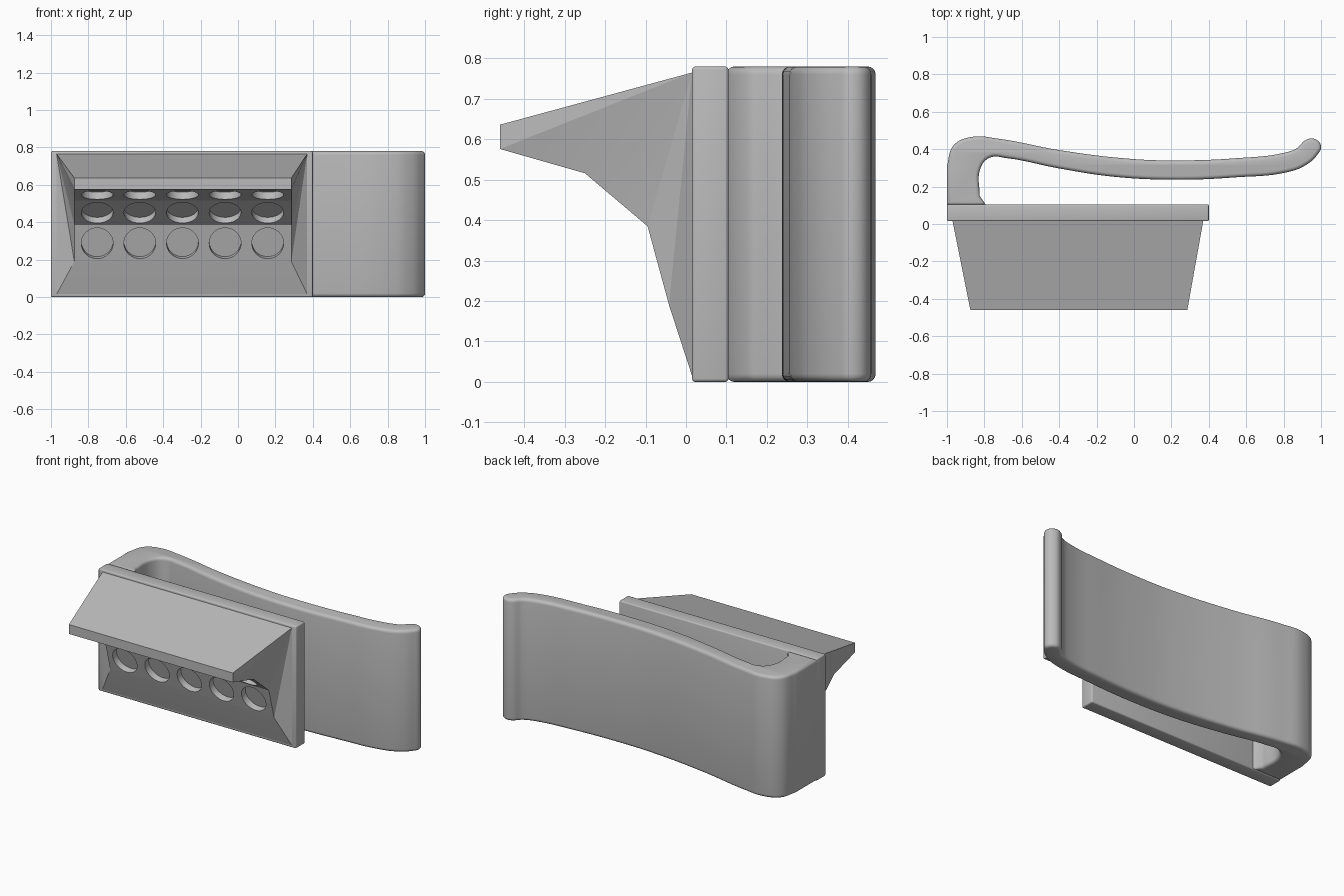
import bpy, bmesh
from math import radians
from mathutils import Matrix, Vector

if "Cube" in bpy.data.objects:
    bpy.data.objects.remove(bpy.data.objects["Cube"], do_unlink=True)

grey = bpy.data.materials.new("plain grey")
grey.use_nodes = True
grey.diffuse_color = (0.5, 0.5, 0.5, 1)
grey.node_tree.nodes["Principled BSDF"].inputs["Base Color"].default_value = (0.5, 0.5, 0.5, 1)

HEIGHT = 0.78
PLATE_FRONT, PLATE_BACK = 0.015, 0.105


def add_object(name, data):
    obj = bpy.data.objects.new(name, data)
    bpy.context.collection.objects.link(obj)
    data.materials.append(grey)
    return obj


def mesh_object(name, bm):
    bmesh.ops.recalc_face_normals(bm, faces=bm.faces)
    mesh = bpy.data.meshes.new(name)
    bm.to_mesh(mesh)
    bm.free()
    return add_object(name, mesh)


def activate(obj):
    bpy.ops.object.select_all(action="DESELECT")
    obj.select_set(True)
    bpy.context.view_layer.objects.active = obj


def apply_modifier(obj, mod):
    activate(obj)
    bpy.ops.object.modifier_apply(modifier=mod.name)


# Backing plate with a fine rounded edge
bm = bmesh.new()
size = Vector((1.4, PLATE_BACK - PLATE_FRONT, HEIGHT))
centre = Vector((-0.3, (PLATE_FRONT + PLATE_BACK) / 2, HEIGHT / 2))
bmesh.ops.create_cube(bm, size=1, matrix=Matrix.Translation(centre) @ Matrix.Diagonal(size).to_4x4())
plate = mesh_object("backing_plate", bm)
bevel = plate.modifiers.new("rounded edge", "BEVEL")
bevel.width, bevel.segments = 0.008, 3
apply_modifier(plate, bevel)
bpy.ops.object.shade_smooth_by_angle(angle=radians(35))

# Hooded housing: a faceted front profile (y, z) tapering out from the plate
profile = [(-0.46, 0.636), (-0.46, 0.576), (-0.25, 0.516), (-0.095, 0.385), (-0.042, 0.19)]
bm = bmesh.new()
sides = []
for inner_x, base_x in ((-0.875, -0.97), (0.285, 0.37)):
    top = bm.verts.new((base_x, PLATE_FRONT, 0.765))
    bottom = bm.verts.new((base_x, PLATE_FRONT, 0.015))
    steps = [bm.verts.new((inner_x, y, z)) for y, z in profile]
    ring = [top] + steps + [bottom]
    for a, b in zip(ring[1:], ring[2:]):
        bm.faces.new((top, a, b))
    sides.append(ring)
right, left = sides
for i in range(len(right)):
    j = (i + 1) % len(right)
    bm.faces.new((right[i], right[j], left[j], left[i]))
housing = mesh_object("hooded_housing", bm)

# Shallow round sockets, five in each of the three angled faces
bm = bmesh.new()
for a, b in zip(profile[1:], profile[2:]):
    along = Vector((0, b[0] - a[0], b[1] - a[1]))
    turn = along.cross(Vector((1, 0, 0))).to_track_quat("Z", "Y").to_matrix().to_4x4()
    for n in range(5):
        spot = Vector((-0.753 + n * 0.228, (a[0] + b[0]) / 2, (a[1] + b[1]) / 2))
        bmesh.ops.create_cone(bm, cap_ends=True, segments=48, radius1=0.085, radius2=0.085,
                              depth=0.08, matrix=Matrix.Translation(spot) @ turn)
cutter = mesh_object("socket_cutter", bm)
cutter.hide_render = True
cut = housing.modifiers.new("sockets", "BOOLEAN")
cut.operation, cut.solver, cut.object = "DIFFERENCE", "EXACT", cutter
apply_modifier(housing, cut)
bpy.data.objects.remove(cutter, do_unlink=True)
activate(housing)
bpy.ops.object.shade_smooth_by_angle(angle=radians(10))

# Sprung clip: closed outline seen from above, raised with rounded rims
outline = [(-1, 0.1), (-1, 0.31), (-0.965, 0.42), (-0.87, 0.465), (-0.72, 0.455),
           (-0.4, 0.395), (0, 0.347), (0.25, 0.34), (0.55, 0.352), (0.8, 0.38),
           (0.87, 0.405), (0.92, 0.45), (0.965, 0.455), (1, 0.415), (0.98, 0.37),
           (0.91, 0.31), (0.81, 0.275), (0.55, 0.25), (0.25, 0.237), (-0.1, 0.252),
           (-0.4, 0.297), (-0.68, 0.352), (-0.77, 0.355), (-0.82, 0.3),
           (-0.825, 0.15), (-0.79, 0.1)]
straight = {0, 1, len(outline) - 2, len(outline) - 1}
RIM = 0.02
curve = bpy.data.curves.new("spring_clip", "CURVE")
curve.dimensions, curve.fill_mode = "2D", "BOTH"
curve.resolution_u = 8
curve.extrude = HEIGHT / 2 - RIM
curve.bevel_depth, curve.bevel_resolution, curve.offset = RIM, 3, -RIM
spline = curve.splines.new("BEZIER")
spline.use_cyclic_u = True
spline.bezier_points.add(len(outline) - 1)
for i, (point, (x, y)) in enumerate(zip(spline.bezier_points, outline)):
    point.co = (x, y, 0)
    point.handle_left_type = point.handle_right_type = "VECTOR" if i in straight else "AUTO"
clip = add_object("spring_clip", curve)
clip.location.z = HEIGHT / 2
activate(clip)
bpy.ops.object.convert(target="MESH")
clip = bpy.context.view_layer.objects.active
bm = bmesh.new()
bm.from_mesh(clip.data)
bmesh.ops.remove_doubles(bm, verts=bm.verts, dist=0.0005)
bmesh.ops.recalc_face_normals(bm, faces=bm.faces)
bm.to_mesh(clip.data)
bm.free()
bpy.ops.object.shade_smooth_by_angle(angle=radians(35))
